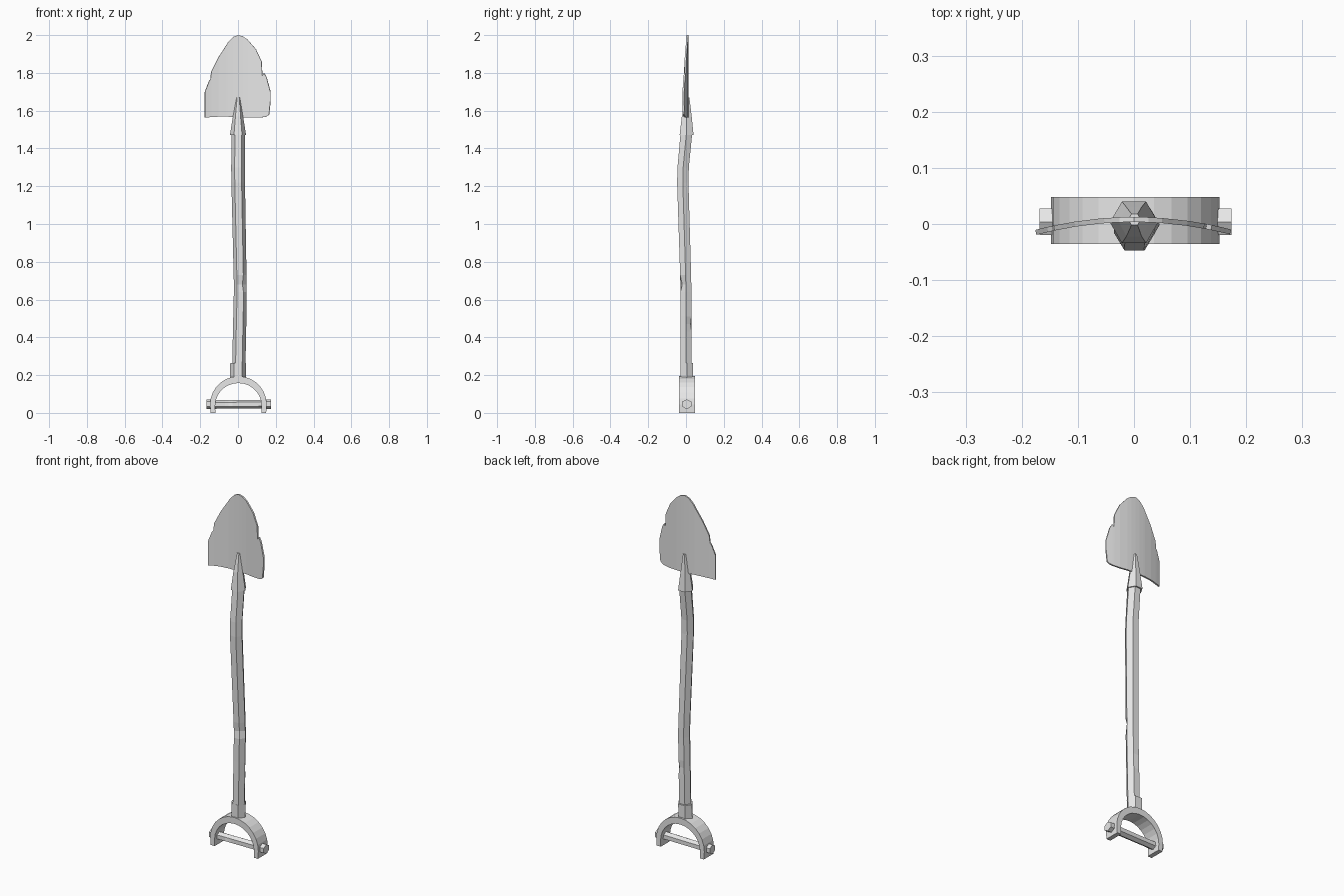
import bpy, bmesh, math

if "Cube" in bpy.data.objects:
    bpy.data.objects.remove(bpy.data.objects["Cube"], do_unlink=True)

GREY = (0.8, 0.8, 0.8, 1)
grey = bpy.data.materials.new("plain_grey")
grey.use_nodes = True
grey.diffuse_color = GREY
grey.node_tree.nodes["Principled BSDF"].inputs["Base Color"].default_value = GREY


def finish(name, bm):
    bmesh.ops.recalc_face_normals(bm, faces=bm.faces)
    mesh = bpy.data.meshes.new(name)
    bm.to_mesh(mesh)
    bm.free()
    mesh.materials.append(grey)
    obj = bpy.data.objects.new(name, mesh)
    bpy.context.collection.objects.link(obj)
    return obj


def hex_loft(name, rings, along_x=False, dents={}):
    """Skin hexagons (position, centre a, centre b, corner radius, flat radius).
    dents maps (ring, corner) to an inward scale."""
    bm = bmesh.new()
    loops = []
    for r, (w, ca, cb, ra, rb) in enumerate(rings):
        loop = []
        for i in range(6):
            ang = math.radians(60 * i)
            k = dents.get((r, i), 1)
            a = ca + k * ra * math.cos(ang)
            b = cb + k * rb * math.sin(ang) / math.sin(math.pi / 3)
            loop.append(bm.verts.new((w, b, a) if along_x else (a, b, w)))
        loops.append(loop)
    for low, high in zip(loops, loops[1:]):
        for i in range(6):
            j = (i + 1) % 6
            bm.faces.new((low[i], low[j], high[j], high[i]))
    bm.faces.new(loops[0])
    bm.faces.new(loops[-1])
    return finish(name, bm)


# Bent wooden shaft with two chipped corners
hex_loft("shaft", [
    (0.22, 0.004, 0.000, 0.035, 0.029),
    (0.43, 0.008, 0.000, 0.035, 0.029),
    (0.47, 0.009, 0.000, 0.035, 0.029),
    (0.51, 0.010, 0.000, 0.035, 0.029),
    (0.64, 0.012, -0.001, 0.034, 0.029),
    (0.68, 0.012, -0.001, 0.034, 0.029),
    (0.73, 0.011, -0.002, 0.034, 0.029),
    (1.22, 0.001, -0.017, 0.036, 0.030),
    (1.30, 0.000, -0.015, 0.036, 0.030),
    (1.48, 0.002, 0.002, 0.035, 0.031),
], dents={(2, 1): 0.85, (5, 5): 0.65})

# Tapered socket that grips the blade
hex_loft("blade_socket", [
    (1.47, 0.0, 0.003, 0.043, 0.037),
    (1.57, 0.0, 0.004, 0.027, 0.026),
    (1.67, 0.001, 0.008, 0.011, 0.010),
])

# Collar between shaft and grip
hex_loft("grip_collar", [
    (0.18, 0.0, 0.004, 0.042, 0.034),
    (0.265, 0.001, 0.004, 0.042, 0.034),
])

# Worn blade: columns of (x, bottom, top), bowed backwards in the middle
columns = [
    (-0.175, 1.563, 1.70), (-0.154, 1.565, 1.755), (-0.146, 1.566, 1.765),
    (-0.142, 1.566, 1.805), (-0.105, 1.568, 1.88), (-0.063, 1.568, 1.945),
    (-0.053, 1.568, 1.962), (-0.026, 1.566, 1.99), (0.0, 1.565, 2.0),
    (0.026, 1.565, 1.993), (0.05, 1.565, 1.977), (0.095, 1.563, 1.925),
    (0.125, 1.565, 1.86), (0.129, 1.565, 1.785), (0.138, 1.566, 1.80),
    (0.152, 1.57, 1.775), (0.165, 1.58, 1.725), (0.172, 1.65, 1.70),
]
bm = bmesh.new()
pairs = []
for x, bottom, top in columns:
    y = 0.008 - 0.75 * x * x
    pairs.append([bm.verts.new((x, y, z)) for z in (bottom, top)])
for a, b in zip(pairs, pairs[1:]):
    bm.faces.new((a[0], b[0], b[1], a[1]))
blade = finish("blade", bm)
solid = blade.modifiers.new("thickness", "SOLIDIFY")
solid.thickness = 0.009
solid.offset = 0

# Arched grip: straight legs joined by a half ring
STEPS = 14
section = [(0.146, 0.121, 0.0, 0.0)]
bm = bmesh.new()
outer, inner = [(0.147, 0)], [(0.122, 0)]
for i in range(STEPS + 1):
    c, s = math.cos(math.pi * i / STEPS), math.sin(math.pi * i / STEPS)
    outer.append((0.15 * c, 0.044 + 0.15 * s))
    inner.append((0.123 * c, 0.038 + 0.12 * s))
outer.append((-0.147, 0))
inner.append((-0.122, 0))
faces = []
for i in range(len(outer) - 1):
    quad = (outer[i], outer[i + 1], inner[i + 1], inner[i])
    faces.append(bm.faces.new([bm.verts.new((x + 0.002, -0.036, z)) for x, z in quad]))
bmesh.ops.remove_doubles(bm, verts=bm.verts, dist=0.0005)
grown = bmesh.ops.extrude_face_region(bm, geom=bm.faces[:])
moved = [g for g in grown["geom"] if isinstance(g, bmesh.types.BMVert)]
bmesh.ops.translate(bm, verts=moved, vec=(0, 0.084, 0))
finish("grip_arch", bm)

# Crossbar of the grip, slightly chipped, with a wider head at each end
hex_loft("grip_bar", [
    (-0.15, 0.044, 0.004, 0.023, 0.021),
    (-0.07, 0.045, 0.004, 0.022, 0.020),
    (-0.05, 0.045, 0.004, 0.022, 0.020),
    (-0.03, 0.045, 0.004, 0.022, 0.020),
    (0.15, 0.047, 0.004, 0.023, 0.021),
], along_x=True, dents={(2, 5): 0.8})
for name, start, end in (("right_bar_head", -0.168, -0.14), ("left_bar_head", 0.14, 0.174)):
    hex_loft(name, [(x, 0.046, 0.004, 0.026, 0.024) for x in (start, end)], along_x=True)
